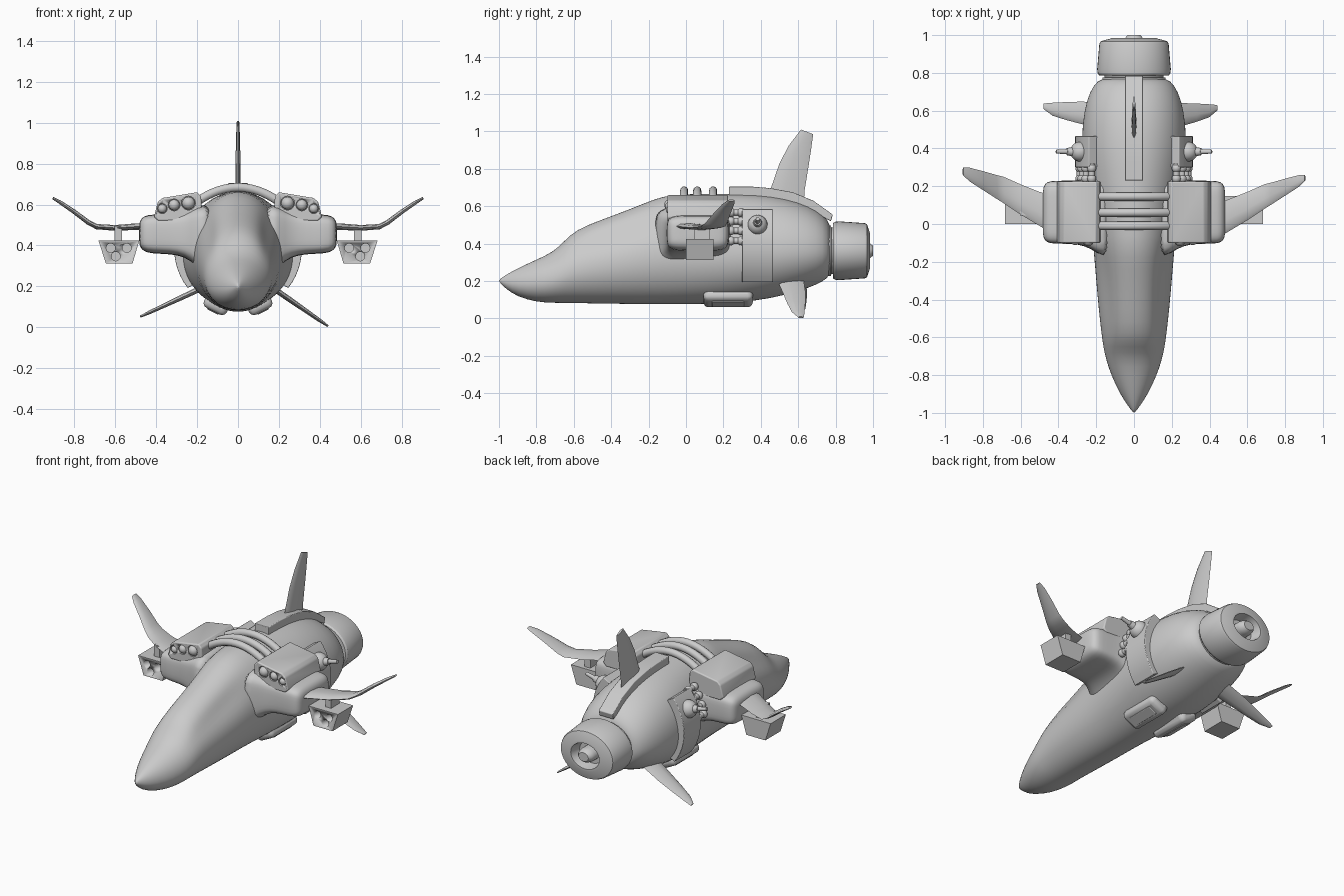
import bpy, bmesh, math
from mathutils import Vector, Matrix

if "Cube" in bpy.data.objects:
    bpy.data.objects.remove(bpy.data.objects["Cube"])


def finish(name, bm, mirror=False, bevel=0.0, subsurf=0, cutter=None, angle=35):
    bmesh.ops.recalc_face_normals(bm, faces=bm.faces[:])
    me = bpy.data.meshes.new(name)
    bm.to_mesh(me)
    bm.free()
    ob = bpy.data.objects.new(name, me)
    bpy.context.collection.objects.link(ob)
    if subsurf:
        me.polygons.foreach_set("use_smooth", [True] * len(me.polygons))
    if bevel:
        m = ob.modifiers.new("bevel", 'BEVEL')
        m.width, m.segments = bevel, 3
    if cutter:
        m = ob.modifiers.new("holes", 'BOOLEAN')
        m.operation, m.object, m.solver = 'DIFFERENCE', cutter, 'EXACT'
    if subsurf:
        m = ob.modifiers.new("subsurf", 'SUBSURF')
        m.levels = m.render_levels = subsurf
    if mirror:
        ob.modifiers.new("mirror", 'MIRROR')
    if not subsurf:
        bpy.ops.object.select_all(action='DESELECT')
        ob.select_set(True)
        bpy.context.view_layer.objects.active = ob
        bpy.ops.object.shade_smooth_by_angle(angle=math.radians(angle))
    return ob


def loft(name, rings, **kw):
    bm = bmesh.new()
    rows = [[bm.verts.new(p) for p in r] for r in rings]
    n = len(rows[0])
    for a, b in zip(rows, rows[1:]):
        for i in range(n):
            bm.faces.new((a[i], a[(i + 1) % n], b[(i + 1) % n], b[i]))
    bm.faces.new(rows[0])
    bm.faces.new(rows[-1])
    return finish(name, bm, **kw)


def prism(name, pts, axis, a, b, **kw):
    """Extrude a 2D outline along an axis (x: pts are y,z; y: pts are x,z)."""
    put = (lambda p, t: (t, p[0], p[1])) if axis == 'x' else (lambda p, t: (p[0], t, p[1]))
    return loft(name, [[put(p, t) for p in pts] for t in (a, b)], **kw)


def blade(name, sections, **kw):
    """Thin fin from sections of (leading point, trailing point, half thickness)."""
    rings = []
    for i, (l, t, h) in enumerate(sections):
        l, t = Vector(l), Vector(t)
        span = Vector(sections[min(i + 1, len(sections) - 1)][0]) - Vector(sections[max(i - 1, 0)][0])
        n = (t - l).cross(span).normalized() * h
        rings.append([l, l.lerp(t, .12) + n * .7, l.lerp(t, .4) + n, l.lerp(t, .8) + n * .6, t,
                      l.lerp(t, .8) - n * .6, l.lerp(t, .4) - n, l.lerp(t, .12) - n * .7])
    return loft(name, rings, **kw)


def spheres(name, items, **kw):
    bm = bmesh.new()
    for p, r in items:
        bmesh.ops.create_uvsphere(bm, u_segments=20, v_segments=12, radius=r, matrix=Matrix.Translation(p))
    return finish(name, bm, **kw)


def rods(name, items, **kw):
    """Tapered round rods of (start, end, start radius, end radius)."""
    bm = bmesh.new()
    for a, b, r1, r2 in items:
        a, b = Vector(a), Vector(b)
        d = b - a
        mat = Matrix.Translation((a + b) / 2) @ d.to_track_quat('Z', 'Y').to_matrix().to_4x4()
        bmesh.ops.create_cone(bm, cap_ends=True, segments=16, radius1=r1, radius2=r2, depth=d.length, matrix=mat)
    return finish(name, bm, **kw)


def box(name, size, mat, **kw):
    bm = bmesh.new()
    bmesh.ops.create_cube(bm, size=1, matrix=mat @ Matrix.Diagonal((*size, 1)))
    return finish(name, bm, **kw)


# Hull: stations of y, half width, bottom, top, side dent beside the canopy
stations = [(-1, .004, .196, .208, 0), (-.96, .034, .155, .235, 0), (-.9, .074, .116, .268, 0),
            (-.8, .122, .087, .315, 0), (-.71, .151, .083, .355, 0), (-.65, .163, .082, .415, .03),
            (-.59, .172, .081, .475, .08), (-.45, .188, .079, .53, .14), (-.3, .201, .076, .585, .16),
            (-.17, .212, .075, .64, .1), (-.08, .22, .075, .665, .03), (.1, .24, .075, .668, 0),
            (.3, .272, .085, .668, 0), (.45, .28, .105, .66, 0), (.6, .266, .143, .628, 0),
            (.7, .236, .18, .58, 0), (.76, .195, .215, .53, 0), (.775, .15, .25, .48, 0)]
rings = []
for y, w, zb, zt, dent in stations:
    zm, ring = zb + .45 * (zt - zb), []
    for i in range(32):
        c, s = math.cos(i * math.pi / 16), math.sin(i * math.pi / 16)
        x = w * c * (1 - dent * math.exp(-((s - .62) / .22) ** 2))
        ring.append((x, y, zm + s * ((zt - zm) if s > 0 else (zm - zb))))
    rings.append(ring)
loft("hull", rings, subsurf=1)

# Shoulder nacelles flaring into the hull: x, y range, z range
rings = []
for x, y0, y1, z0, z1 in [(.12, -.2, .26, .22, .62), (.2, -.15, .245, .3, .59), (.26, -.115, .235, .345, .565),
                          (.33, -.105, .23, .358, .555), (.42, -.105, .23, .36, .552), (.462, -.1, .225, .37, .545),
                          (.48, -.075, .2, .395, .52), (.483, -.04, .16, .42, .495)]:
    ring = []
    for i in range(24):
        c, s = math.cos(i * math.pi / 12), math.sin(i * math.pi / 12)
        f = lambda v: math.copysign(abs(v) ** .42, v)
        ring.append((x, (y0 + y1) / 2 + f(c) * (y1 - y0) / 2, (z0 + z1) / 2 + f(s) * (z1 - z0) / 2))
    rings.append(ring)
loft("shoulder_nacelle", rings, subsurf=1, mirror=True)

# Launcher boxes with round heads set into sockets
heads = [(.242, .607, .034), (.312, .598, .029), (.37, .58, .024)]
sockets = rods("launcher_socket_cutter", [((x, -.16, z), (x, -.07, z), r, r) for x, z, r in heads])
sockets.hide_render = True
sockets.hide_set(True)
prism("launcher_box", [(.175, .52), (.18, .64), (.2, .66), (.37, .632), (.392, .612), (.41, .54), (.39, .52)],
      'y', -.1, .225, bevel=.007, cutter=sockets, mirror=True)
spheres("launcher_heads", [((x, -.085, z), r * .92) for x, z, r in heads], mirror=True)

# Cables arching over the back
for y in (-.01, .06, .145):
    cu = bpy.data.curves.new("back_cable", 'CURVE')
    cu.dimensions, cu.bevel_depth, cu.bevel_resolution, cu.use_fill_caps = '3D', .022, 3, True
    sp = cu.splines.new('POLY')
    sp.points.add(16)
    for i, p in enumerate(sp.points):
        t = i / 8 - 1
        p.co = (t * .2, y, .684 - .07 * t * t, 1)
    sp.use_smooth = True
    bpy.context.collection.objects.link(bpy.data.objects.new("back_cable", cu))

# Spine strip and tail fin
prism("spine_strip", [(.23, .705), (.35, .705), (.45, .697), (.57, .675), (.68, .63), (.785, .555),
                      (.775, .52), (.66, .58), (.5, .63), (.23, .655)], 'x', -.048, .048, bevel=.004)
blade("tail_fin", [((0, .44, .66), (0, .63, .62), .013), ((0, .455, .7), (0, .635, .69), .013),
                   ((0, .5, .83), (0, .653, .8), .012), ((0, .55, .925), (0, .667, .89), .01),
                   ((0, .615, 1.01), (0, .68, .985), .007)])

# Engine nozzle with recessed throat and plug, slightly flattened
def turned(name, prof, angle=35):
    loft(name, [[(r * .195 * math.cos(i * math.pi / 20), y, .362 + r * .157 * math.sin(i * math.pi / 20))
                 for i in range(40)] for y, r in prof], angle=angle)

turned("engine_neck", [(.74, .86), (.775, .86), (.777, .8), (.82, .8)])
turned("engine_nozzle", [(.785, .7), (.786, .94), (.796, .985), (.82, 1), (.955, .94), (.967, .91), (.985, .58),
                         (.985, .5), (.92, .42), (.92, .02)], 28)
turned("engine_plug", [(.9, .27), (.96, .27), (.985, .24), (1, .17)])

# Wings with raised tips, left one set slightly further back
for side, s, dl, dt in (("right", 1, 0, 0), ("left", -1, .03, .04)):
    blade(side + "_wing", [((s * x, l + dl, z), (s * x, t + dt, z), h) for x, z, l, t, h in
          [(.4, .495, -.1, .1, .016), (.5, .492, -.04, .13, .016), (.6, .486, .02, .17, .014),
           (.69, .492, .08, .21, .013), (.73, .512, .105, .22, .012), (.8, .565, .15, .24, .011),
           (.87, .612, .195, .258, .009), (.905, .632, .228, .26, .006)]])

# Pods hanging under the wings
barrels = rods("wing_pod_cutter", [((x, -.05, z), (x, .05, z), .022, .022)
                                   for x, z in ((.543, .388), (.622, .388), (.597, .347))])
barrels.hide_render = True
barrels.hide_set(True)
prism("wing_pod", [(.482, .425), (.682, .425), (.645, .312), (.515, .312)], 'y', 0, .148, cutter=barrels, mirror=True)
box("wing_pod_pylon", (.038, .08, .08), Matrix.Translation((.585, .085, .455)), mirror=True)

# Lower stabilising fins, unevenly angled
for side, s, tip in (("right", 1, (.44, .006)), ("left", -1, (.478, .052))):
    secs = []
    for k, l, t, h in ((0, .49, .63, .014), (.35, .52, .64, .013), (.6, .54, .638, .011),
                       (.85, .565, .634, .009), (1, .6, .63, .005)):
        x, z = .16 + k * (tip[0] - .16), .2 + k * (tip[1] - .2)
        o = .008 if s < 0 else 0
        secs.append(((s * x, l + o, z), (s * x, t + o, z), h))
    blade(side + "_lower_fin", secs)

# Curved side plates wrapped round the hull
arc = [math.radians(-38 + 6.5 * i) for i in range(13)]
prism("side_plate", [(.312 * math.cos(a), .385 + .312 * math.sin(a)) for a in arc] +
      [(.25 * math.cos(a), .385 + .27 * math.sin(a)) for a in reversed(arc)], 'y', .3, .465, bevel=.004, mirror=True)

# Side guns
spheres("gun_ball", [((.285, .383, .5), .053)], mirror=True)
rods("gun_barrel", [((.31, .383, .507), (.355, .383, .518), .028, .019),
                    ((.34, .383, .515), (.412, .383, .533), .014, .01)], mirror=True)

# Feed pipes between nacelles and plates, with bulbous joints
pipes = [(.288 * math.cos(a), .385 + .288 * math.sin(a)) for a in map(math.radians, (6, 17, 28, 39))]
rods("feed_pipes", [((x, .2, z), (x, .32, z), .017, .017) for x, z in pipes], mirror=True)
spheres("feed_joints", [((x, y, z), .024) for x, z in pipes for y in (.24, .295)], mirror=True)

# Belly skids
turn = Matrix.Translation((.105, .225, .112)) @ Matrix.Rotation(math.radians(-27), 4, 'Y')
box("belly_skid", (.125, .265, .075), turn, bevel=.028, mirror=True)
box("belly_skid_panel", (.06, .17, .012), turn @ Matrix.Translation((0, 0, -.036)), bevel=.004, mirror=True)
